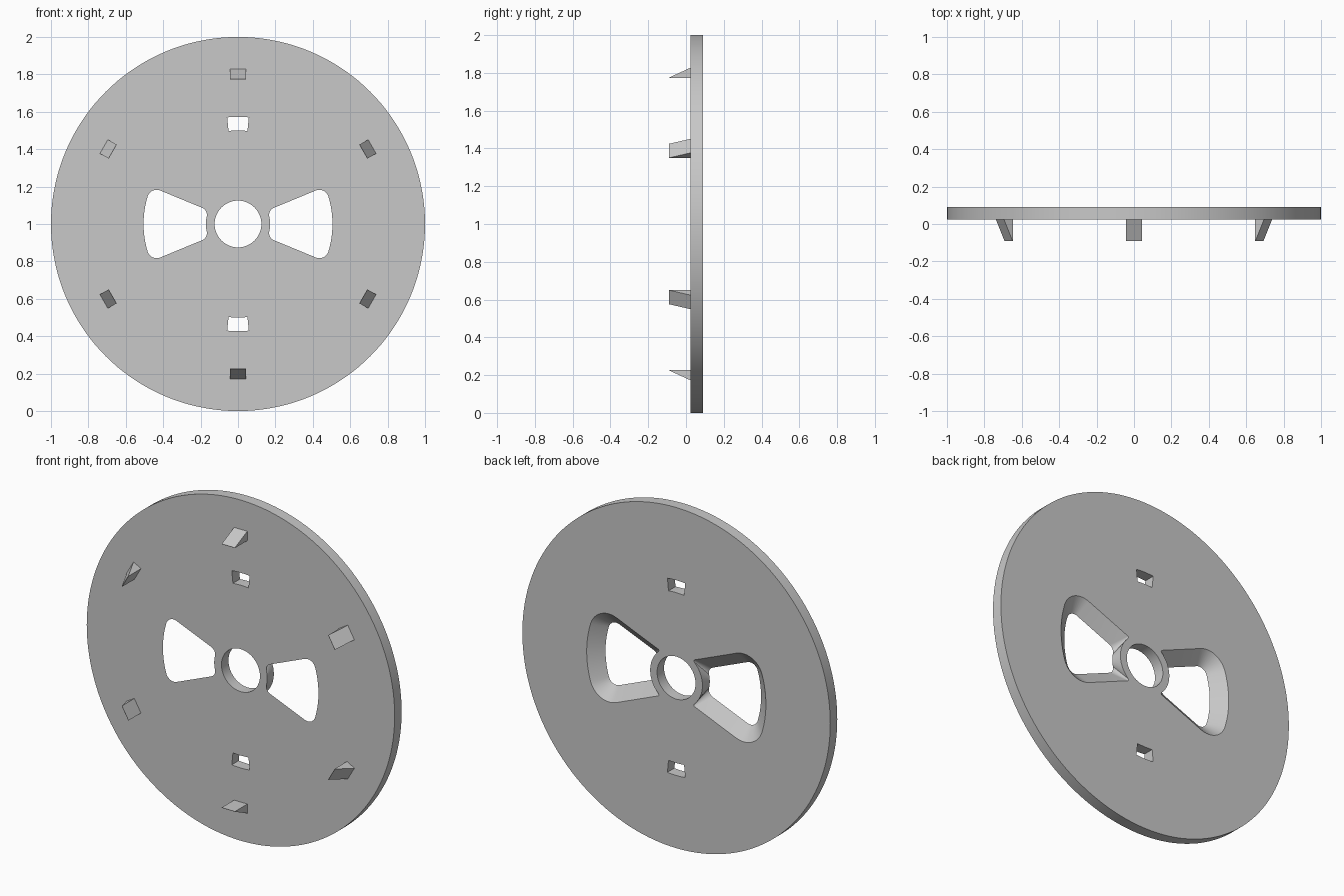
import bpy, bmesh
from math import sin, cos, pi, radians, sqrt, atan2
from mathutils import Vector

if "Cube" in bpy.data.objects:
    bpy.data.objects.remove(bpy.data.objects["Cube"])

FRONT, BACK, MID = 0.025, 0.09, 1.0
SLOPE = radians(22.4)

grey = bpy.data.materials.new("plain_grey")
grey.use_nodes = True
grey.diffuse_color = (0.58, 0.58, 0.58, 1)
grey.node_tree.nodes["Principled BSDF"].inputs["Base Color"].default_value = (0.58, 0.58, 0.58, 1)


def polar(r, a):
    return Vector((r * cos(a), r * sin(a)))


def arc(r, a0, a1, n, centre=Vector((0, 0))):
    return [centre + polar(r, a0 + (a1 - a0) * i / n) for i in range(n + 1)]


def solid(name, walls, ya, yb):
    """Solid in the x-z plane: first wall is the rim, the others are holes.
    Each wall joins an outline at depth ya to a matching one at depth yb."""
    bm = bmesh.new()
    edges = {ya: [], yb: []}
    for outline_a, outline_b in walls:
        rings = {y: [bm.verts.new((p.x, y, MID + p.y)) for p in pts]
                 for pts, y in ((outline_a, ya), (outline_b, yb))}
        a, b = rings[ya], rings[yb]
        for i in range(len(a)):
            bm.faces.new((a[i - 1], a[i], b[i], b[i - 1]))
        for y, ring in rings.items():
            edges[y] += [bm.edges.get((ring[i - 1], ring[i])) for i in range(len(ring))]
    for y in (ya, yb):
        bmesh.ops.triangle_fill(bm, use_beauty=True, use_dissolve=False,
                                edges=edges[y], normal=(0, -1, 0))
    bmesh.ops.recalc_face_normals(bm, faces=bm.faces)
    mesh = bpy.data.meshes.new(name)
    bm.to_mesh(mesh)
    bm.free()
    mesh.materials.append(grey)
    obj = bpy.data.objects.new(name, mesh)
    bpy.context.collection.objects.link(obj)
    return obj


def window(r_in, r_out, offset, c_in, c_out):
    """Fan-shaped outline with four rounded corners."""
    def fillet(dist, c):
        perp = offset - c
        a = atan2(perp, sqrt(dist ** 2 - perp ** 2)) + SLOPE
        return polar(dist, a), a
    ci, ai = fillet(r_in + c_in, c_in)
    co, ao = fillet(r_out - c_out, c_out)
    normal = SLOPE + pi / 2
    half = arc(r_in, 0, ai, 6)
    half += arc(c_in, ai + pi, normal, 8, ci)[1:]
    half += arc(c_out, normal, ao, 12, co)
    half += arc(r_out, ao, 0, 8)[1:]
    return half + [Vector((p.x, -p.y)) for p in half[-2:0:-1]]


# Round plate outline and centre bore
rim = arc(1, 0, 2 * pi, 144)[:-1]
bore = arc(0.125, 0, 2 * pi, 64)[:-1]
walls = [(rim, rim), (bore, bore)]

# Flared windows (wider at the back) and small curved slots
small = window(0.172, 0.505, 0.007, 0.04, 0.05)
large = window(0.170, 0.582, 0.082, 0.008, 0.125)
spread = radians(5.8)
slot = arc(0.5, -spread, spread, 8) + arc(0.573, spread, -spread, 8)
for side in (1, -1):
    walls.append(([p * side for p in small], [p * side for p in large]))
    turned = [Vector((-p.y, p.x)) * side for p in slot]
    walls.append((turned, turned))

disc = solid("disc", walls, FRONT, BACK)
bpy.ops.object.select_all(action='DESELECT')
disc.select_set(True)
bpy.context.view_layer.objects.active = disc
bpy.ops.object.shade_smooth_by_angle(angle=radians(30))

# Six wedge teeth on the front, flat side towards the centre
for k in range(6):
    a = pi / 6 + k * pi / 3
    out, side = polar(1, a), polar(0.043, a + pi / 2)
    inner, outer = out * 0.773, out * 0.828
    edge = out * 0.775
    base = [inner - side, outer - side, outer + side, inner + side]
    tip = [inner - side, edge - side, edge + side, inner + side]
    solid(f"tooth_{k + 1}", [(base, tip)], FRONT, -BACK)
